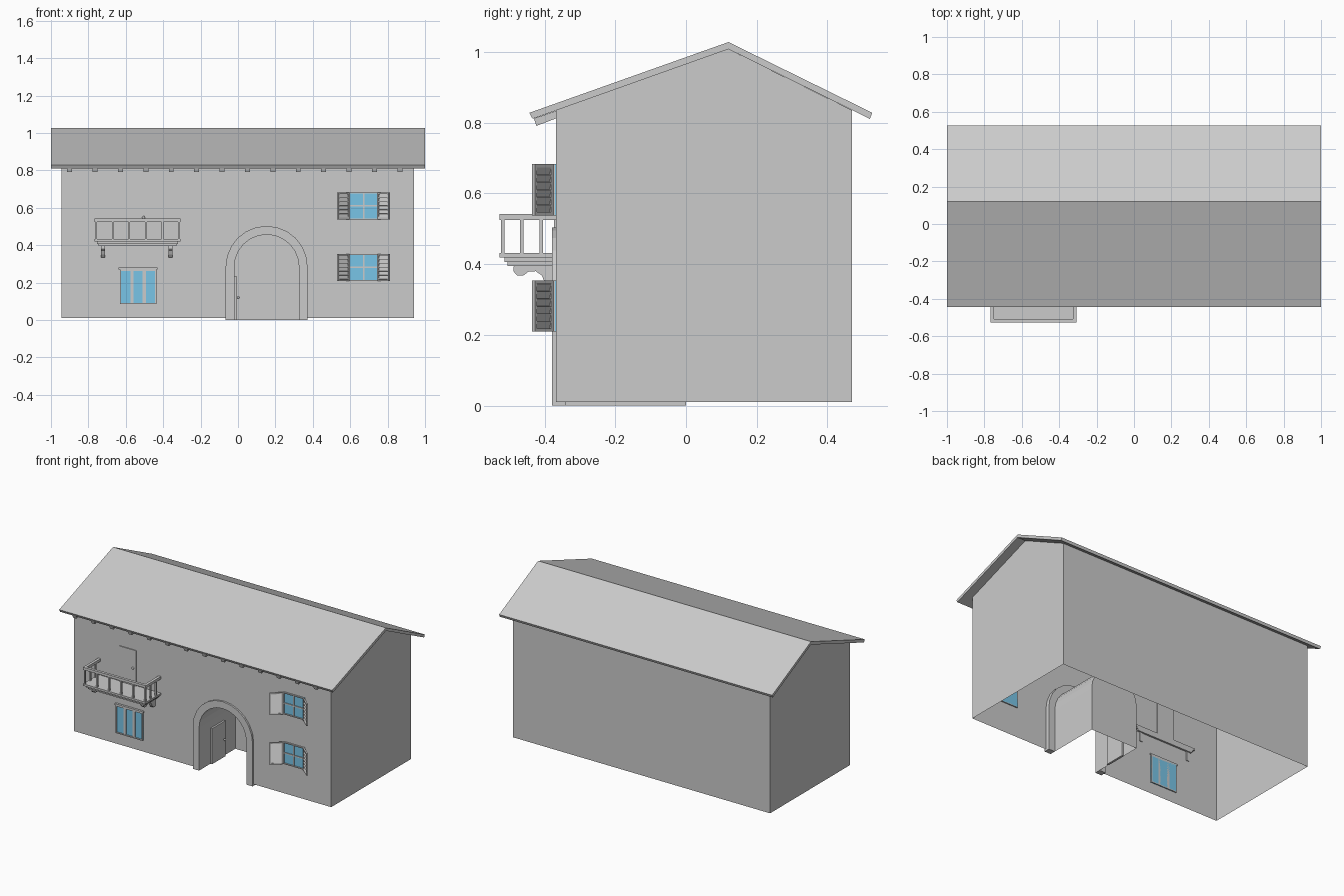
import bpy, bmesh, math
from mathutils import Matrix, Vector

cube = bpy.data.objects.get("Cube")
if cube:
    bpy.data.objects.remove(cube)


def material(name, rgb):
    m = bpy.data.materials.new(name)
    m.use_nodes = True
    m.diffuse_color = (*rgb, 1)
    m.node_tree.nodes["Principled BSDF"].inputs["Base Color"].default_value = (*rgb, 1)
    return m


GREY = material("plain grey", (0.6, 0.6, 0.6))
GLASS = material("window blue", (0.19, 0.56, 0.8))


def finish(name, bm, mat=GREY):
    bmesh.ops.recalc_face_normals(bm, faces=bm.faces)
    mesh = bpy.data.meshes.new(name)
    bm.to_mesh(mesh)
    bm.free()
    mesh.materials.append(mat)
    ob = bpy.data.objects.new(name, mesh)
    bpy.context.collection.objects.link(ob)
    return ob


def boxes(name, spans, mat=GREY):
    """One object from boxes given as (x0, x1, y0, y1, z0, z1)."""
    bm = bmesh.new()
    for x0, x1, y0, y1, z0, z1 in spans:
        place = Matrix.Translation(((x0 + x1) / 2, (y0 + y1) / 2, (z0 + z1) / 2))
        bmesh.ops.create_cube(bm, size=1, matrix=place @ Matrix.Diagonal((x1 - x0, y1 - y0, z1 - z0, 1)))
    return finish(name, bm, mat)


def prism(name, outline, along, a, b, mat=GREY):
    """Extrude a closed outline along x (outline in y, z) or y (outline in x, z)."""
    bm = bmesh.new()
    pts = [(a, u, v) if along == "x" else (u, a, v) for u, v in outline]
    face = bm.faces.new([bm.verts.new(p) for p in pts])
    ext = bmesh.ops.extrude_face_region(bm, geom=[face])["geom"]
    step = Vector((b - a, 0, 0)) if along == "x" else Vector((0, b - a, 0))
    bmesh.ops.translate(bm, vec=step, verts=[v for v in ext if isinstance(v, bmesh.types.BMVert)])
    return finish(name, bm, mat)


def knob(name, pos):
    bm = bmesh.new()
    bmesh.ops.create_uvsphere(bm, u_segments=10, v_segments=6, radius=0.008, matrix=Matrix.Translation(pos))
    return finish(name, bm)


# Main measures
LEFT, RIGHT, FRONT, BACK, BASE = -0.945, 0.94, -0.367, 0.47, 0.01
EAVE, RIDGE_Y, RIDGE_Z = 0.835, 0.12, 1.008
ARCH_X, ARCH_Z = 0.153, 0.284


def arch(radius, base):
    """Arch line from the foot on the low x side to the other foot."""
    steps = 12
    curve = [(ARCH_X - radius * math.cos(math.pi * i / steps),
              ARCH_Z + radius * math.sin(math.pi * i / steps)) for i in range(steps + 1)]
    return [(ARCH_X - radius, base)] + curve + [(ARCH_X + radius, base)]


# Walls: open shell with the archway cut in the front
bm = bmesh.new()
front = [(LEFT, BASE)] + arch(0.173, BASE) + [(RIGHT, BASE), (RIGHT, EAVE), (LEFT, EAVE)]
bm.faces.new([bm.verts.new((x, FRONT, z)) for x, z in front])
bm.faces.new([bm.verts.new(p) for p in ((RIGHT, BACK, BASE), (LEFT, BACK, BASE),
                                       (LEFT, BACK, EAVE), (RIGHT, BACK, EAVE))])
gable = [(FRONT, BASE), (BACK, BASE), (BACK, EAVE), (RIDGE_Y, RIDGE_Z), (FRONT, EAVE)]
for x in (LEFT, RIGHT):
    bm.faces.new([bm.verts.new((x, y, z)) for y, z in gable])
bmesh.ops.remove_doubles(bm, verts=bm.verts, dist=0.0001)
finish("walls", bm)

# Roof and rafter ends
prism("roof", [(-0.443, 0.828), (RIDGE_Y, 1.028), (0.527, 0.828), (0.52, 0.811),
               (RIDGE_Y, RIDGE_Z), (-0.434, 0.811)], "x", -1, 1)
for i in range(14):
    x = -0.9 + i * 0.1358
    prism("rafter_end", [(-0.43, 0.812), (-0.36, 0.836), (-0.36, 0.815), (-0.423, 0.791)],
          "x", x - 0.013, x + 0.013)

# Arched passage, closed at the back
bm = bmesh.new()
line = arch(0.173, 0)
near = [bm.verts.new((x, FRONT, z)) for x, z in line]
far = [bm.verts.new((x, 0, z)) for x, z in line]
for i in range(len(line) - 1):
    bm.faces.new((near[i], near[i + 1], far[i + 1], far[i]))
bm.faces.new(far)
finish("passage", bm)
prism("arch_frame", arch(0.219, 0) + arch(0.173, 0)[::-1], "y", -0.379, -0.34)

# Doors with knobs
boxes("passage_door", [(-0.022, -0.008, -0.26, -0.12, 0, 0.235)])
knob("passage_door_knob", (0.002, -0.14, 0.12))
boxes("balcony_door", [(-0.61, -0.485, -0.373, -0.36, 0.43, 0.666)])
knob("balcony_door_knob", (-0.505, -0.379, 0.548))

# Balcony: stepped floor, rail, balusters and scroll brackets
BX0, BX1, BY = -0.767, -0.307, -0.527
boxes("balcony_floor", [(BX0 + s, BX1 - s, BY + s, -0.355, z0, z1)
                        for s, z0, z1 in ((0, 0.419, 0.432), (0.013, 0.406, 0.419), (0.022, 0.395, 0.406))])
boxes("balcony_rail", [(BX0, BX1, BY, BY + 0.018, 0.525, 0.542),
                       (BX0, BX0 + 0.018, BY + 0.018, FRONT, 0.525, 0.542),
                       (BX1 - 0.018, BX1, BY + 0.018, FRONT, 0.525, 0.542)])
spots = [(BX0 + 0.009 + i * (BX1 - BX0 - 0.018) / 5, BY + 0.009) for i in range(6)]
spots += [(x, y) for x in (BX0 + 0.009, BX1 - 0.009) for y in (-0.464, -0.41)]
boxes("balusters", [(x - 0.005, x + 0.005, y - 0.005, y + 0.005, 0.43, 0.527) for x, y in spots])
scroll = [(-0.362, 0.397), (-0.487, 0.397), (-0.488, 0.38), (-0.478, 0.368), (-0.46, 0.368),
          (-0.445, 0.379), (-0.425, 0.38), (-0.408, 0.368), (-0.4, 0.35), (-0.388, 0.335), (-0.362, 0.335)]
for x in (-0.722, -0.36):
    prism("balcony_bracket", scroll, "x", x - 0.011, x + 0.011)


def window(name, x0, x1, z0, z1, columns, rows, edge, bar):
    """Glass sheet with an outer frame and bars between the panes."""
    boxes(name + "_glass", [(x0, x1, -0.371, -0.36, z0, z1)], GLASS)
    spans = [(x, x + edge, -0.378, -0.36, z0, z1) for x in (x0, x1 - edge)]
    spans += [(x0, x1, -0.378, -0.36, z, z + edge) for z in (z0, z1 - edge)]
    for i in range(1, columns):
        x = x0 + (x1 - x0) * i / columns
        spans.append((x - bar / 2, x + bar / 2, -0.376, -0.36, z0, z1))
    for i in range(1, rows):
        z = z0 + (z1 - z0) * i / rows
        spans.append((x0, x1, -0.376, -0.36, z - bar / 2, z + bar / 2))
    boxes(name + "_frame", spans)


def shutter(name, hinge_x, side, z0, z1):
    """Louvred leaf swung out from its hinge; side is the direction it opens in x."""
    width, half, edge, slats = 0.08, 0.005, 0.009, 6
    bm = bmesh.new()

    def add(x0, x1, z_mid, height, depth, tilt=0):
        bmesh.ops.create_cube(bm, size=1, matrix=Matrix.Translation(((x0 + x1) / 2, 0, z_mid))
                              @ Matrix.Rotation(tilt, 4, "X") @ Matrix.Diagonal((x1 - x0, depth, height, 1)))

    for x in (0, width - edge):
        add(x, x + edge, (z0 + z1) / 2, z1 - z0, 2 * half)
    for z in (z0 + edge / 2, z1 - edge / 2):
        add(edge, width - edge, z, edge, 2 * half)
    pitch = (z1 - z0 - 2 * edge) / slats
    for i in range(slats):
        add(edge, width - edge, z0 + edge + pitch * (i + 0.5), pitch * 1.05, 0.003, math.radians(-20))
    bmesh.ops.rotate(bm, verts=bm.verts, matrix=Matrix.Rotation(math.radians(-41), 3, "Z"))
    bmesh.ops.scale(bm, verts=bm.verts, vec=(side, 1, 1))
    bmesh.ops.translate(bm, verts=bm.verts, vec=(hinge_x, -0.379, 0))
    finish(name, bm)


# Windows: a three-pane one under the balcony, two shuttered ones on the other side
window("triple_window", -0.632, -0.436, 0.085, 0.27, 3, 1, 0.007, 0.018)
boxes("triple_window_lintel", [(-0.638, -0.43, -0.381, -0.36, 0.27, 0.28)])
for level, z0 in (("lower", 0.209), ("upper", 0.538)):
    window(level + "_window", 0.594, 0.748, z0, z0 + 0.145, 2, 2, 0.006, 0.008)
    shutter(level + "_shutter_right", 0.594, -1, z0, z0 + 0.145)
    shutter(level + "_shutter_left", 0.748, 1, z0, z0 + 0.145)
